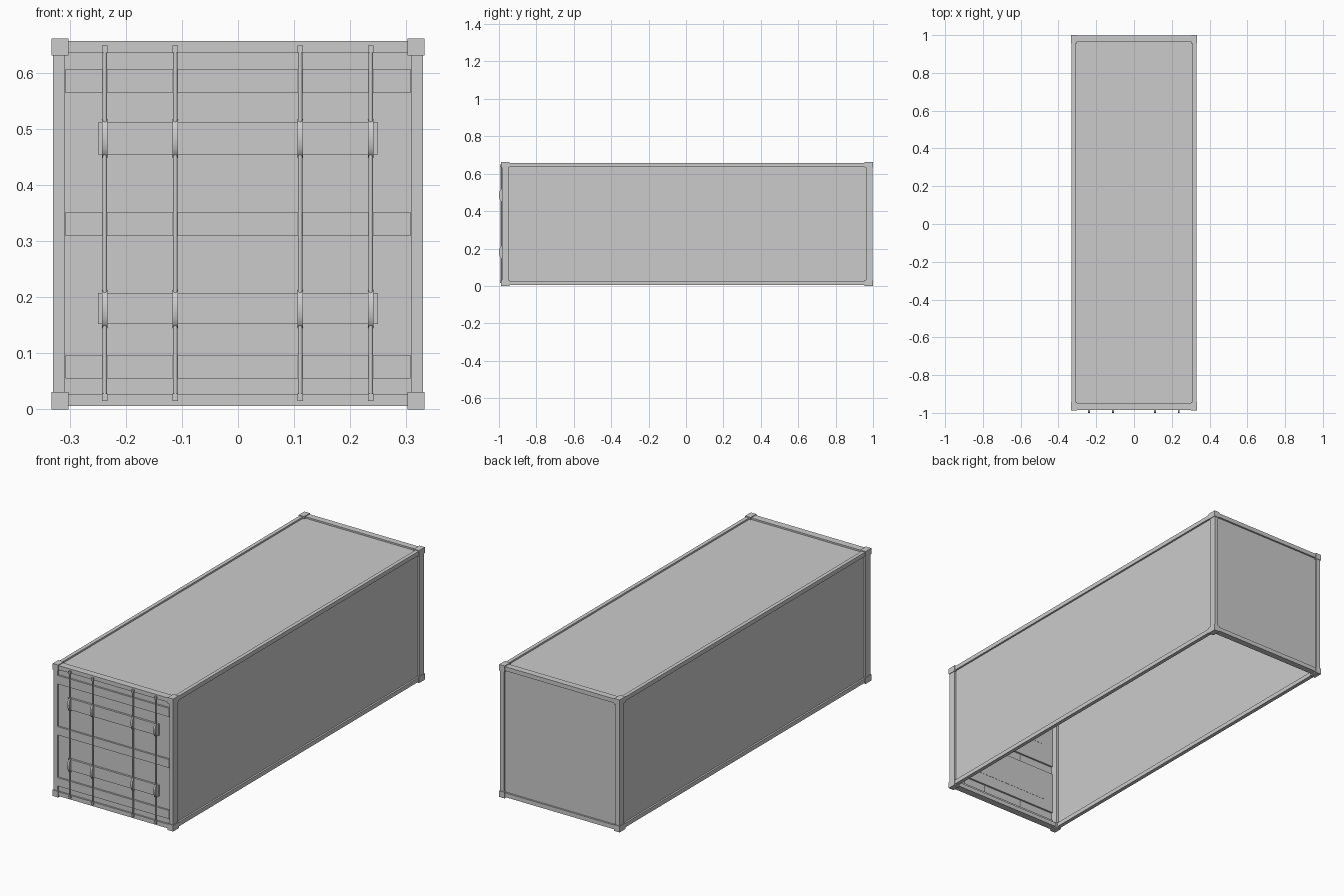
import bpy, bmesh, math

if "Cube" in bpy.data.objects:
    bpy.data.objects.remove(bpy.data.objects["Cube"])

def make(name, bm):
    bmesh.ops.recalc_face_normals(bm, faces=bm.faces)
    me = bpy.data.meshes.new(name)
    bm.to_mesh(me)
    bm.free()
    ob = bpy.data.objects.new(name, me)
    bpy.context.collection.objects.link(ob)
    return ob

def box(name, x, y, z):
    bm = bmesh.new()
    bmesh.ops.create_cube(bm, size=1)
    for v in bm.verts:
        v.co = [a[0] if c < 0 else a[1] for c, a in zip(v.co, (x, y, z))]
    return make(name, bm)

def panel(name, pts):
    bm = bmesh.new()
    bm.faces.new([bm.verts.new(p) for p in pts])
    return make(name, bm)

def span(s, a, b):
    return tuple(sorted((s * a, s * b)))

FRONT, BACK = -0.988, 1.0
YF, YB = (FRONT, FRONT + 0.045), (BACK - 0.045, BACK)

# Corner castings, posts and long rails
for s in (-1, 1):
    for tag, yc, yp in (("front", YF, (-0.984, -0.948)), ("back", YB, (0.962, 0.997))):
        box("corner_post_" + tag, span(s, 0.309, 0.33), yp, (0.03, 0.633))
        for z in ((0, 0.031), (0.632, 0.662)):
            box("corner_casting_" + tag, span(s, 0.303, 0.333), yc, z)
    for tag, z in (("bottom", (0.006, 0.027)), ("top", (0.637, 0.658))):
        box("side_rail_" + tag, span(s, 0.311, 0.33), (YF[1], YB[0]), z)

# Cross rails at both ends
for tag, y in (("front", (-0.984, -0.948)), ("back", (0.965, 0.997))):
    for z in ((0.006, 0.027), (0.637, 0.658)):
        box("end_rail_" + tag, (-0.303, 0.303), y, z)

# Single-skin side walls, back wall and roof (the underside is open)
W, Y0, Y1, Z0, Z1 = 0.321, -0.976, 0.988, 0.012, 0.65
for s in (-1, 1):
    panel("side_wall", [(s*W, Y0, Z0), (s*W, Y1, Z0), (s*W, Y1, Z1), (s*W, Y0, Z1)])
panel("back_wall", [(-W, Y1, Z0), (W, Y1, Z0), (W, Y1, Z1), (-W, Y1, Z1)])
panel("roof", [(-W, Y0, Z1), (W, Y0, Z1), (W, Y1, Z1), (-W, Y1, Z1)])

# Door skin with three pressed bands standing outwards
xs = (-W, -0.308, 0.308, W)
zs = (Z0, 0.055, 0.097, 0.31, 0.352, 0.565, 0.608, Z1)
bm = bmesh.new()
grid = [[bm.verts.new((x, Y0, z)) for x in xs] for z in zs]
bands = []
for j in range(len(zs) - 1):
    for i in range(3):
        f = bm.faces.new((grid[j][i], grid[j][i+1], grid[j+1][i+1], grid[j+1][i]))
        if i == 1 and j % 2:
            bands.append(f)
for f in bmesh.ops.extrude_discrete_faces(bm, faces=bands)["faces"]:
    for v in f.verts:
        v.co.y -= 0.009
make("door", bm)

# Plates behind the rod clamps
for z in ((0.152, 0.208), (0.455, 0.512)):
    box("clamp_plate", (-0.25, 0.25), (-0.986, Y0 + 0.001), z)

# Locking rods with end brackets and bowed clamps
for x in (-0.238, -0.112, 0.111, 0.237):
    bpy.ops.mesh.primitive_cylinder_add(vertices=8, radius=0.004, depth=0.625,
                                        location=(x, -0.988, 0.3325))
    bpy.context.object.name = "locking_rod"
    bpy.ops.object.shade_smooth_by_angle(angle=math.radians(50))
    for z in ((0.015, 0.028), (0.636, 0.65)):
        box("rod_bracket", (x - 0.005, x + 0.005), (-0.994, -0.98), z)
    for zc in (0.179, 0.484):
        bm = bmesh.new()
        n = 10
        rows = [[bm.verts.new((x + d, -0.984 - 0.016 * math.sin(math.pi * k / n),
                               zc - 0.034 * math.cos(math.pi * k / n)))
                 for k in range(n + 1)] for d in (-0.005, 0.005)]
        for k in range(n + 1):
            m = (k + 1) % (n + 1)
            bm.faces.new((rows[0][k], rows[0][m], rows[1][m], rows[1][k]))
        bm.faces.new(rows[0])
        bm.faces.new(rows[1])
        ob = make("rod_clamp", bm)
        bpy.context.view_layer.objects.active = ob
        bpy.ops.object.select_all(action='DESELECT')
        ob.select_set(True)
        bpy.ops.object.shade_smooth_by_angle(angle=math.radians(40))
